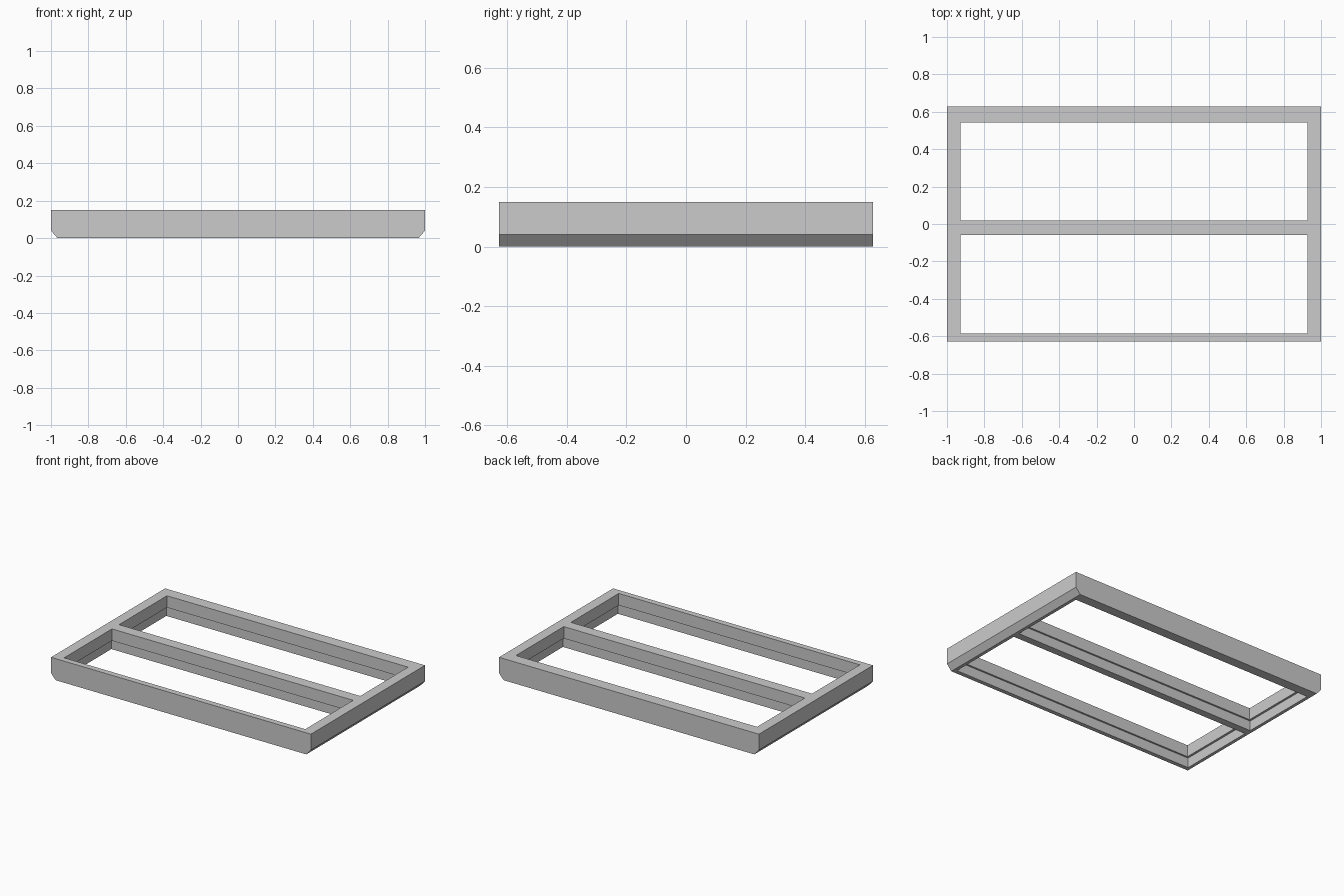
import bpy
import bmesh

cube = bpy.data.objects.get("Cube")
if cube:
    bpy.data.objects.remove(cube, do_unlink=True)

grey = bpy.data.materials.new("plain_grey")
grey.use_nodes = True
colour = (0.6, 0.6, 0.6, 1)
grey.diffuse_color = colour
grey.node_tree.nodes["Principled BSDF"].inputs["Base Color"].default_value = colour

HEIGHT, STEP = 0.15, 0.068      # full height, height of the inner rebate
HALF_X, HALF_Y = 1.0, 0.627


def prism(name, profile, axis, start, end):
    """Extrude a closed profile along x (profile is y, z) or y (profile is x, z)."""
    bm = bmesh.new()

    def place(p, t):
        return (t, p[0], p[1]) if axis == "x" else (p[0], t, p[1])

    face = bm.faces.new([bm.verts.new(place(p, start)) for p in profile])
    top = bmesh.ops.extrude_face_region(bm, geom=[face])["geom"]
    shift = (end - start, 0, 0) if axis == "x" else (0, end - start, 0)
    bmesh.ops.translate(bm, vec=shift,
                        verts=[g for g in top if isinstance(g, bmesh.types.BMVert)])
    bmesh.ops.recalc_face_normals(bm, faces=bm.faces)
    mesh = bpy.data.meshes.new(name)
    bm.to_mesh(mesh)
    bm.free()
    mesh.materials.append(grey)
    obj = bpy.data.objects.new(name, mesh)
    bpy.context.collection.objects.link(obj)
    return obj


# Solid block with the lower edges of both ends chamfered
frame = prism("frame", [(-0.965, 0), (0.965, 0), (HALF_X, 0.04), (HALF_X, HEIGHT),
                        (-HALF_X, HEIGHT), (-HALF_X, 0.04)], "y", -HALF_Y, HALF_Y)

# Two openings, each a little wider below the rebate
cutters = []
for label, front, back in (("front", -0.586, -0.06), ("rear", 0.018, 0.544)):
    cutters.append(prism(label + "_opening_cutter",
                         [(front, STEP), (back, STEP), (back, 0.3), (front, 0.3)],
                         "x", -0.928, 0.928))
    cutters.append(prism(label + "_rebate_cutter",
                         [(front - 0.012, -0.1), (back + 0.015, -0.1),
                          (back + 0.015, STEP), (front - 0.012, STEP)],
                         "x", -0.943, 0.943))

bpy.context.view_layer.objects.active = frame
frame.select_set(True)
for cutter in cutters:
    mod = frame.modifiers.new(cutter.name, "BOOLEAN")
    mod.operation = "DIFFERENCE"
    mod.solver = "EXACT"
    mod.object = cutter
    bpy.ops.object.modifier_apply(modifier=mod.name)

for cutter in cutters:
    bpy.data.objects.remove(cutter, do_unlink=True)
